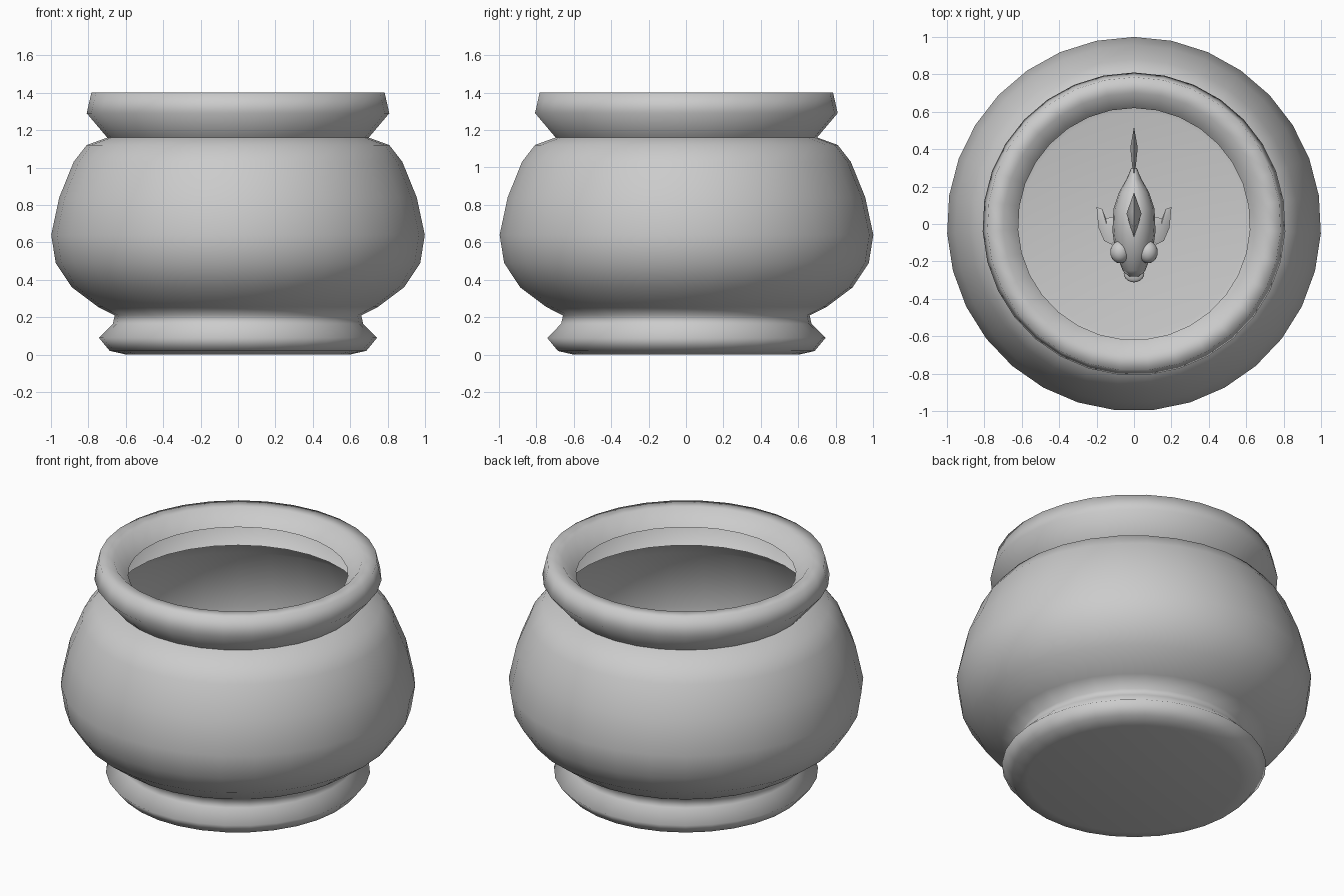
import bpy, bmesh, math
from mathutils import Matrix, Vector

cube = bpy.data.objects.get("Cube")
if cube:
    bpy.data.objects.remove(cube, do_unlink=True)

grey = bpy.data.materials.new("plain_grey")
grey.use_nodes = True
grey.diffuse_color = (0.6, 0.6, 0.6, 1)
grey.node_tree.nodes["Principled BSDF"].inputs["Base Color"].default_value = (0.6, 0.6, 0.6, 1)


def finish(name, bm, angle, recalc=True):
    """Turn a bmesh into a smooth shaded grey object."""
    if recalc:
        bmesh.ops.recalc_face_normals(bm, faces=bm.faces[:])
    mesh = bpy.data.meshes.new(name)
    bm.to_mesh(mesh)
    bm.free()
    mesh.materials.append(grey)
    obj = bpy.data.objects.new(name, mesh)
    bpy.context.collection.objects.link(obj)
    bpy.ops.object.select_all(action="DESELECT")
    obj.select_set(True)
    bpy.context.view_layer.objects.active = obj
    bpy.ops.object.shade_smooth_by_angle(angle=math.radians(angle))
    return obj


def loft(bm, rings, cap_ends):
    """Bridge successive rings of vertices, then cap the chosen ends."""
    count = len(rings[0])
    for a, b in zip(rings, rings[1:]):
        for i in range(count):
            j = (i + 1) % count
            bm.faces.new((a[i], a[j], b[j], b[i]))
    for end in cap_ends:
        bm.faces.new(rings[end][::-1] if end == 0 else rings[end])


def bowl(name, profile, sides=31):
    """Lathe a thin open vessel with a closed base."""
    bm = bmesh.new()
    rings = []
    for r, z in profile:
        turn = [math.pi / 2 + math.tau * i / sides for i in range(sides)]
        rings.append([bm.verts.new((r * math.cos(a), r * math.sin(a), z)) for a in turn])
    loft(bm, rings, [0])
    return finish(name, bm, 95, recalc=False)


def fin(name, outline, thickness, matrix=Matrix()):
    """Lens shaped fin: a flat outline with a raised middle on both sides."""
    bm = bmesh.new()
    edge = [bm.verts.new((0, u, v)) for u, v in outline]
    middle = sum((v.co for v in edge), Vector()) / len(edge)
    for side in (-1, 1):
        peak = bm.verts.new(middle + Vector((side * thickness, 0, 0)))
        for a, b in zip(edge, edge[1:] + edge[:1]):
            bm.faces.new((a, b, peak))
    bm.transform(matrix)
    return finish(name, bm, 50)


def ball(name, centre, size):
    bm = bmesh.new()
    bmesh.ops.create_uvsphere(bm, u_segments=20, v_segments=12, radius=1)
    bm.transform(Matrix.Translation(centre) @ Matrix.Diagonal((*size, 1)))
    return finish(name, bm, 60)


# Bowl: foot, round belly and rolled open rim in one sheet
bowl("bowl", [
    (0.60, 0.0), (0.687, 0.02), (0.745, 0.09), (0.67, 0.165), (0.66, 0.21),
    (0.75, 0.255), (0.89, 0.36), (0.976, 0.49), (1.0, 0.64), (0.957, 0.84),
    (0.88, 1.03), (0.81, 1.12), (0.70, 1.16),
    (0.81, 1.29), (0.785, 1.40), (0.70, 1.40), (0.62, 1.31)])

# Fish body: oval sections along y as (y, half width, half height)
level = 0.6
bm = bmesh.new()
rings = []
for y, w, h in [(-0.28, 0.025, 0.03), (-0.25, 0.06, 0.07), (-0.15, 0.1, 0.13),
                (-0.04, 0.115, 0.17), (0.08, 0.11, 0.16), (0.17, 0.08, 0.11),
                (0.24, 0.04, 0.06), (0.3, 0.015, 0.045)]:
    rings.append([bm.verts.new((w * math.cos(a), y, level + h * math.sin(a)))
                  for a in (math.tau * i / 16 for i in range(16))])
loft(bm, rings, [0, -1])
finish("fish_body", bm, 60)

# Mouth
ball("lower_lip", (0, -0.265, level - 0.03), (0.055, 0.047, 0.02))
ball("upper_lip", (0, -0.24, level + 0.02), (0.06, 0.04, 0.02))

# Upright fins
fin("dorsal_fin", [(-0.08, level + 0.14), (-0.03, level + 0.24), (0.07, level + 0.27),
                   (0.17, level + 0.22), (0.15, level + 0.09)], 0.04)
fin("tail_fin", [(0.22, level), (0.3, level + 0.1), (0.42, level + 0.2),
                 (0.52, level + 0.22), (0.47, level + 0.1), (0.43, level),
                 (0.47, level - 0.1), (0.52, level - 0.22), (0.42, level - 0.2),
                 (0.3, level - 0.1)], 0.02)
fin("anal_fin", [(0.06, level - 0.13), (0.1, level - 0.23), (0.2, level - 0.2),
                 (0.19, level - 0.06)], 0.02)

# Paired eyes and side fins
for side, label in ((1, "left"), (-1, "right")):
    ball(label + "_eye", (side * 0.075, -0.15, level + 0.07), (0.052, 0.06, 0.055))
    flat = Matrix(((0, 0, side, 0), (0, 1, 0, 0), (side, 0, -0.4, level), (0, 0, 0, 1)))
    fin(label + "_side_fin", [(-0.06, 0.08), (-0.11, 0.12), (-0.09, 0.16), (-0.02, 0.19),
                              (0.09, 0.2), (0.08, 0.17), (0.03, 0.15), (0.04, 0.1)],
        0.02, flat)
